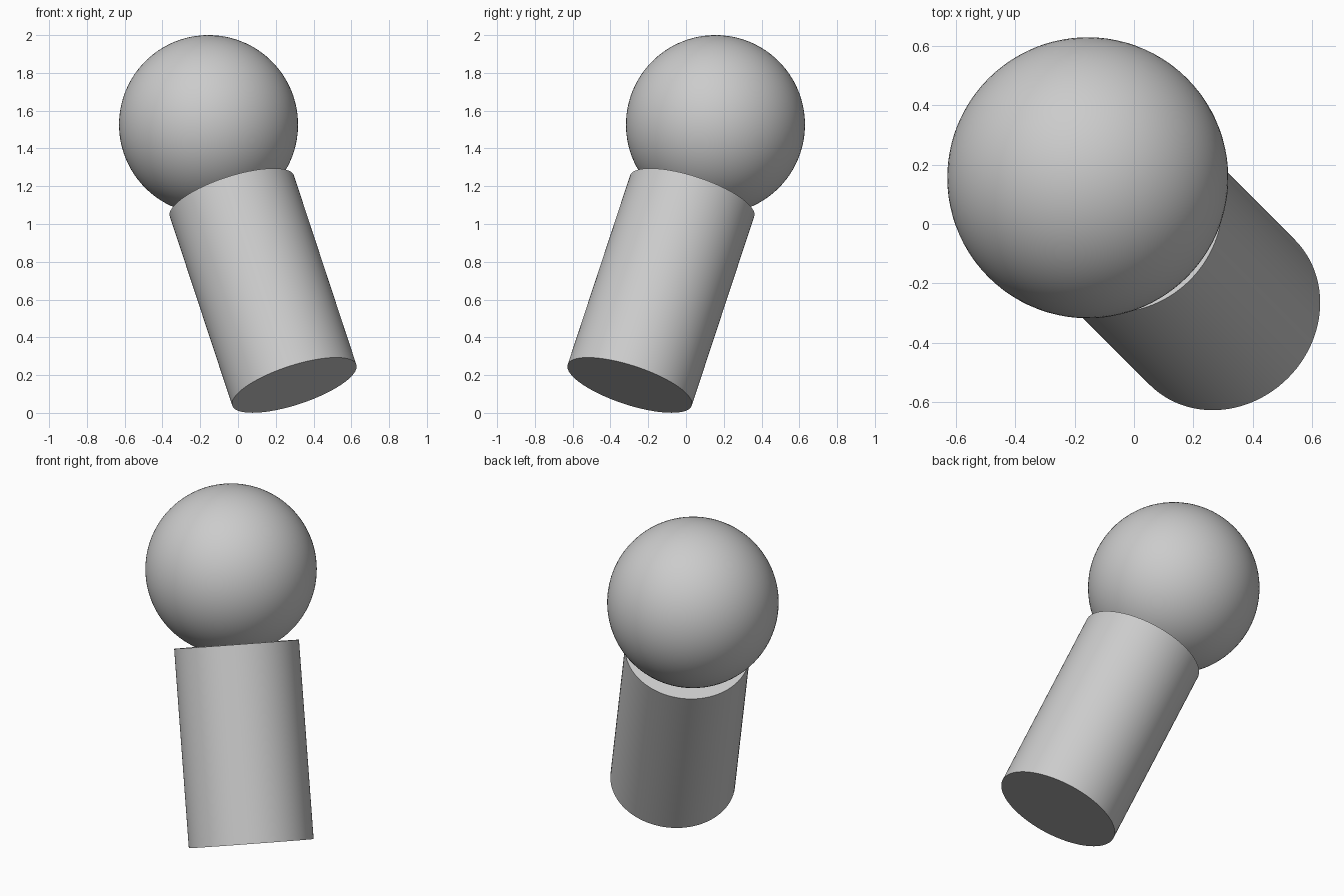
import bpy
from math import radians
from mathutils import Vector

cube = bpy.data.objects.get("Cube")
if cube:
    bpy.data.objects.remove(cube, do_unlink=True)

# One plain grey for the whole model
grey = bpy.data.materials.new("light_grey")
grey.use_nodes = True
colour = (0.6, 0.6, 0.6, 1.0)
grey.diffuse_color = colour
grey.node_tree.nodes["Principled BSDF"].inputs["Base Color"].default_value = colour

# The leaning axis shared by both parts
base = Vector((0.298, -0.298, 0.147))
axis = Vector((-0.33, 0.33, 1.0)).normalized()
tilt = axis.to_track_quat("Z", "Y").to_euler()
length = 1.105


def finish(name):
    obj = bpy.context.object
    obj.name = name
    obj.data.materials.append(grey)
    bpy.ops.object.shade_smooth_by_angle(angle=radians(30))


# Tilted cylinder with closed ends
bpy.ops.mesh.primitive_cylinder_add(vertices=96, radius=0.346, depth=length,
                                    location=base + axis * length / 2, rotation=tilt)
finish("handle")

# Ball sunk into the upper end
bpy.ops.mesh.primitive_uv_sphere_add(segments=96, ring_count=48, radius=0.474,
                                     location=(-0.156, 0.156, 1.526), rotation=tilt)
finish("ball")
